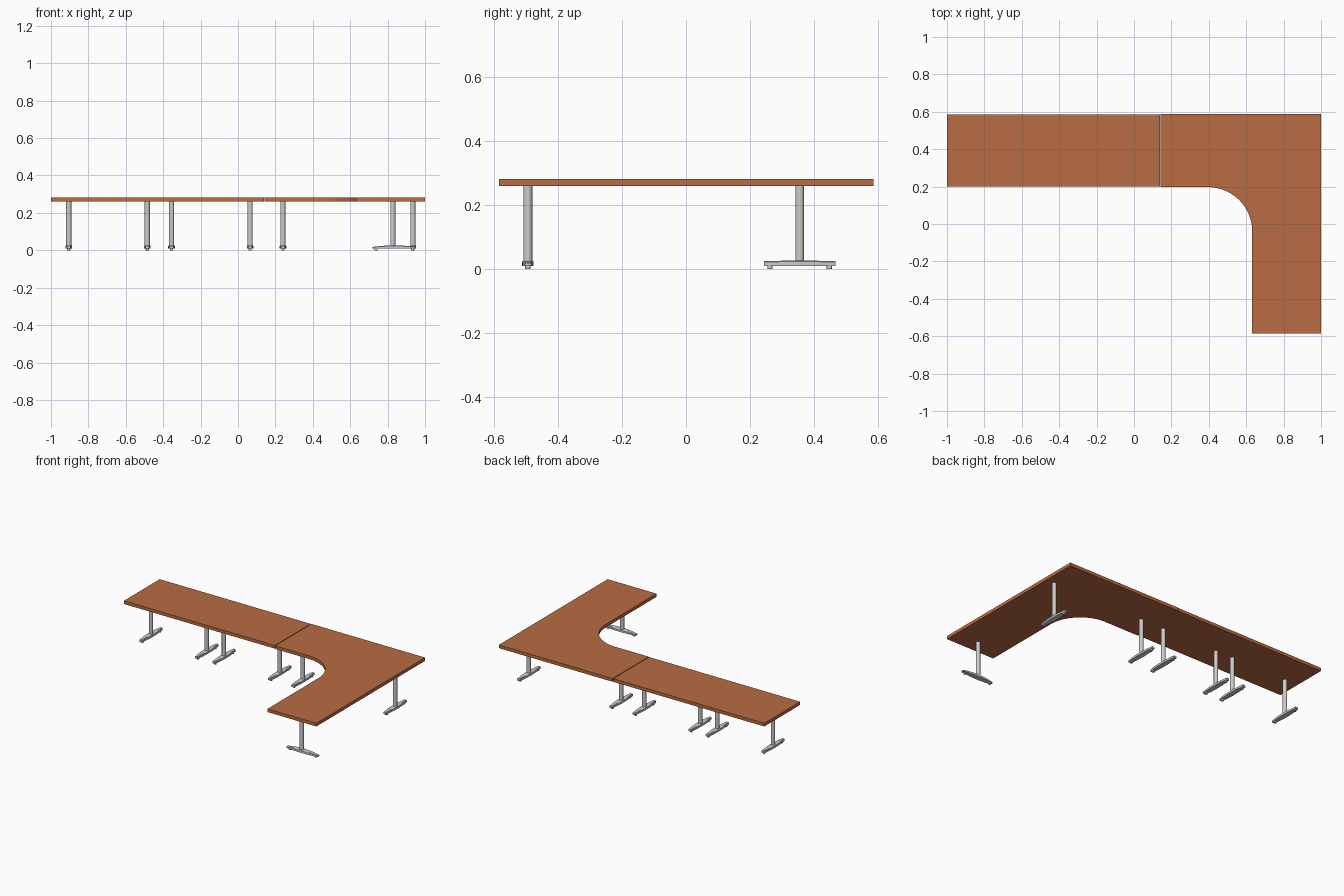
import bpy, bmesh, math
from mathutils import Matrix

if "Cube" in bpy.data.objects:
    bpy.data.objects.remove(bpy.data.objects["Cube"])

wood = bpy.data.materials.new("wood")
wood.diffuse_color = (0.48, 0.15, 0.055, 1)
wood.use_nodes = True
wood.node_tree.nodes["Principled BSDF"].inputs["Base Color"].default_value = wood.diffuse_color
TOP_Z0, TOP_Z1 = 0.26, 0.282


def make(name, bm, mat=None, smooth=False):
    bmesh.ops.recalc_face_normals(bm, faces=bm.faces)
    me = bpy.data.meshes.new(name)
    bm.to_mesh(me)
    bm.free()
    ob = bpy.data.objects.new(name, me)
    bpy.context.collection.objects.link(ob)
    if mat:
        me.materials.append(mat)
    if smooth:
        bpy.context.view_layer.objects.active = ob
        ob.select_set(True)
        bpy.ops.object.shade_smooth_by_angle(angle=math.radians(35))
        ob.select_set(False)
    return ob


def slab(name, outline):
    bm = bmesh.new()
    face = bm.faces.new([bm.verts.new((x, y, TOP_Z0)) for x, y in outline])
    ext = bmesh.ops.extrude_face_region(bm, geom=[face])
    verts = [v for v in ext["geom"] if isinstance(v, bmesh.types.BMVert)]
    bmesh.ops.translate(bm, verts=verts, vec=(0, 0, TOP_Z1 - TOP_Z0))
    return make(name, bm, wood, smooth=True)


def cylinder(name, x, y, z0, z1, r, segs):
    bm = bmesh.new()
    bmesh.ops.create_cone(bm, cap_ends=True, segments=segs, radius1=r, radius2=r,
                          depth=z1 - z0,
                          matrix=Matrix.Translation((x, y, (z0 + z1) / 2)))
    return make(name, bm, smooth=True)


def foot(name, x, y, half, turned, arch):
    # bar that narrows toward both ends, optionally with an arched top
    bm = bmesh.new()
    rings = []
    n = 12
    for i in range(n + 1):
        t = -1 + 2 * i / n
        w = 0.0095 + 0.0085 * (1 - t * t)
        top = 0.026 - arch * t * t
        ring = []
        for a, z in ((-w, 0.009), (w, 0.009), (w, top - 0.003),
                     (w * 0.75, top), (-w * 0.75, top), (-w, top - 0.003)):
            p = (x + t * half, y + a, z) if turned else (x + a, y + t * half, z)
            ring.append(bm.verts.new(p))
        rings.append(ring)
    for r0, r1 in zip(rings, rings[1:]):
        for k in range(6):
            j = (k + 1) % 6
            bm.faces.new((r0[k], r0[j], r1[j], r1[k]))
    bm.faces.new(rings[0])
    bm.faces.new(rings[-1])
    return make(name, bm, smooth=True)


def leg(tag, x, y, turned=False):
    half = 0.117 if turned else 0.112
    fx = x + 0.008 if turned else x
    cylinder(f"column_{tag}", x, y, 0.02, TOP_Z0 + 0.002, 0.0138, 24)
    foot(f"foot_{tag}", fx, y, half, turned, 0.008 if turned else 0.002)
    for s, side in ((-1, "a"), (1, "b")):
        d = s * (half - 0.019)
        px, py = (fx + d, y) if turned else (fx, y + d)
        cylinder(f"foot_pad_{tag}_{side}", px, py, 0, 0.01, 0.0085, 16)


# straight table top
slab("straight_top", [(-1, 0.2), (0.138, 0.2), (0.138, 0.585), (-1, 0.585)])

# corner table top with a curved inner edge
cx, cy, r = 0.395, -0.04, 0.237
arc = [(cx + r * math.cos(a), cy + r * math.sin(a))
       for a in (math.pi / 2 * i / 24 for i in range(25))]
slab("corner_top", [(0.632, -0.585), (1, -0.585), (1, 0.587), (0.143, 0.587),
                    (0.143, 0.197)] + arc[::-1])

# row of legs along the back, plus the turned leg at the front
for i, x in enumerate((-0.905, -0.485, -0.355, 0.065, 0.24, 0.935)):
    leg(f"back_{i + 1}", x, 0.356)
leg("front", 0.828, -0.495, turned=True)
